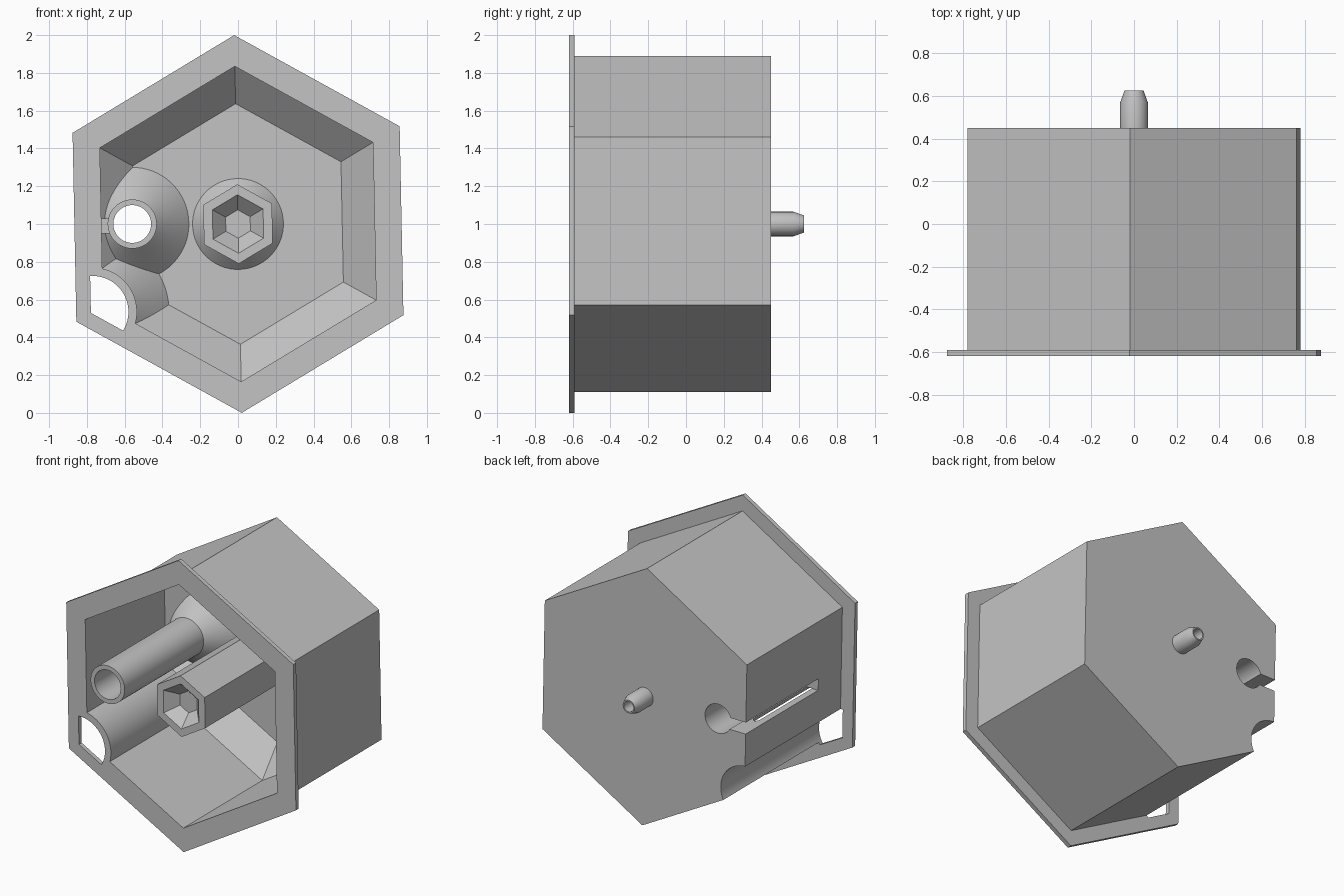
import bpy, bmesh, math

if "Cube" in bpy.data.objects:
    bpy.data.objects.remove(bpy.data.objects["Cube"], do_unlink=True)

gray = bpy.data.materials.new("plain gray")
gray.use_nodes = True
gray.diffuse_color = (0.55, 0.55, 0.55, 1)
gray.node_tree.nodes["Principled BSDF"].inputs["Base Color"].default_value = gray.diffuse_color

FRONT, BACK = -0.62, 0.45
BEVEL, FLOOR = 0.24, 0.41        # where the inner bevels start and end
TWIST = math.radians(91.15)      # the hexagons are turned very slightly
TUBE = (-0.56, 1.0)
CORNER = (-0.77, 0.535)


def make_object(name, bm):
    bmesh.ops.recalc_face_normals(bm, faces=bm.faces[:])
    mesh = bpy.data.meshes.new(name)
    bm.to_mesh(mesh)
    bm.free()
    mesh.materials.append(gray)
    obj = bpy.data.objects.new(name, mesh)
    bpy.context.scene.collection.objects.link(obj)
    return obj


def loft(name, profile, sides=6, center=(0, 1)):
    """Closed solid from (y, radius) rings around an axis along y."""
    bm = bmesh.new()
    rings = []
    for y, r in profile:
        rings.append([bm.verts.new((center[0] + r * math.cos(TWIST + math.tau * i / sides), y,
                                    center[1] + r * math.sin(TWIST + math.tau * i / sides)))
                      for i in range(sides)])
    for a, b in zip(rings, rings[1:]):
        for i in range(sides):
            j = (i + 1) % sides
            bm.faces.new((a[i], a[j], b[j], b[i]))
    bm.faces.new(rings[0])
    bm.faces.new(rings[-1])
    return make_object(name, bm)


def box(name, low, high):
    bm = bmesh.new()
    bmesh.ops.create_cube(bm, size=1)
    for v in bm.verts:
        v.co = [(l + h) / 2 + c * (h - l) for c, l, h in zip(v.co, low, high)]
    return make_object(name, bm)


def combine(target, tool, operation):
    mod = target.modifiers.new("combine", "BOOLEAN")
    mod.operation, mod.solver, mod.object = operation, "EXACT", tool
    bpy.context.view_layer.update()
    graph = bpy.context.evaluated_depsgraph_get()
    mesh = bpy.data.meshes.new_from_object(target.evaluated_get(graph))
    target.modifiers.clear()
    target.data = mesh
    bpy.data.objects.remove(tool, do_unlink=True)


# Outer shell with front flange
shell = loft("hex_shell", [(FRONT + 0.015, 0.89), (BACK, 0.89)])
combine(shell, loft("flange", [(FRONT, 1), (-0.59, 1)]), "UNION")

# Cavity, less the tube, the corner channel and the rib that stay solid in it
cavity = loft("cavity", [(-0.8, 0.835), (BEVEL, 0.835), (FLOOR, 0.637)])
for name, center, r in (("tube", TUBE, 0.13), ("corner_channel", CORNER, 0.235)):
    solid = loft(name, [(FRONT, r), (BEVEL, r), (FLOOR + 0.02, r + 0.19)], 64, center)
    combine(cavity, solid, "DIFFERENCE")
combine(cavity, box("rib", (-0.78, -0.5, 0.95), (-0.66, -0.34, 1.03)), "DIFFERENCE")
combine(shell, cavity, "DIFFERENCE")

# Tube bore, side slot and corner notch
combine(shell, loft("bore", [(-1, 0.1), (1, 0.1)], 64, TUBE), "DIFFERENCE")
combine(shell, box("slot", (-1, -0.34, 0.95), (TUBE[0], 1, 1.03)), "DIFFERENCE")
notch = loft("notch", [(-1, 0.19), (1, 0.19)], 64, CORNER)
combine(notch, loft("notch_limit", [(-1.1, 0.91), (1.1, 0.91)]), "INTERSECT")
combine(shell, notch, "DIFFERENCE")

# Central hex post with tapered socket, round foot and hollow back peg
post = loft("hex_post", [(FLOOR + 0.01, 0.21), (FRONT, 0.21), (FRONT, 0.155), (FRONT + 0.08, 0.075)])
foot = loft("post_foot", [(FLOOR + 0.01, 0.25), (FLOOR - 0.07, 0.175)], 64)
peg = loft("back_peg", [(BACK - 0.01, 0.065), (0.57, 0.065), (0.625, 0.045),
                        (0.625, 0.036), (BACK + 0.01, 0.036)], 48)

bpy.ops.object.select_all(action="DESELECT")
for obj in (shell, post, foot, peg):
    obj.select_set(True)
bpy.context.view_layer.objects.active = shell
bpy.ops.object.shade_smooth_by_angle(angle=math.radians(25))
